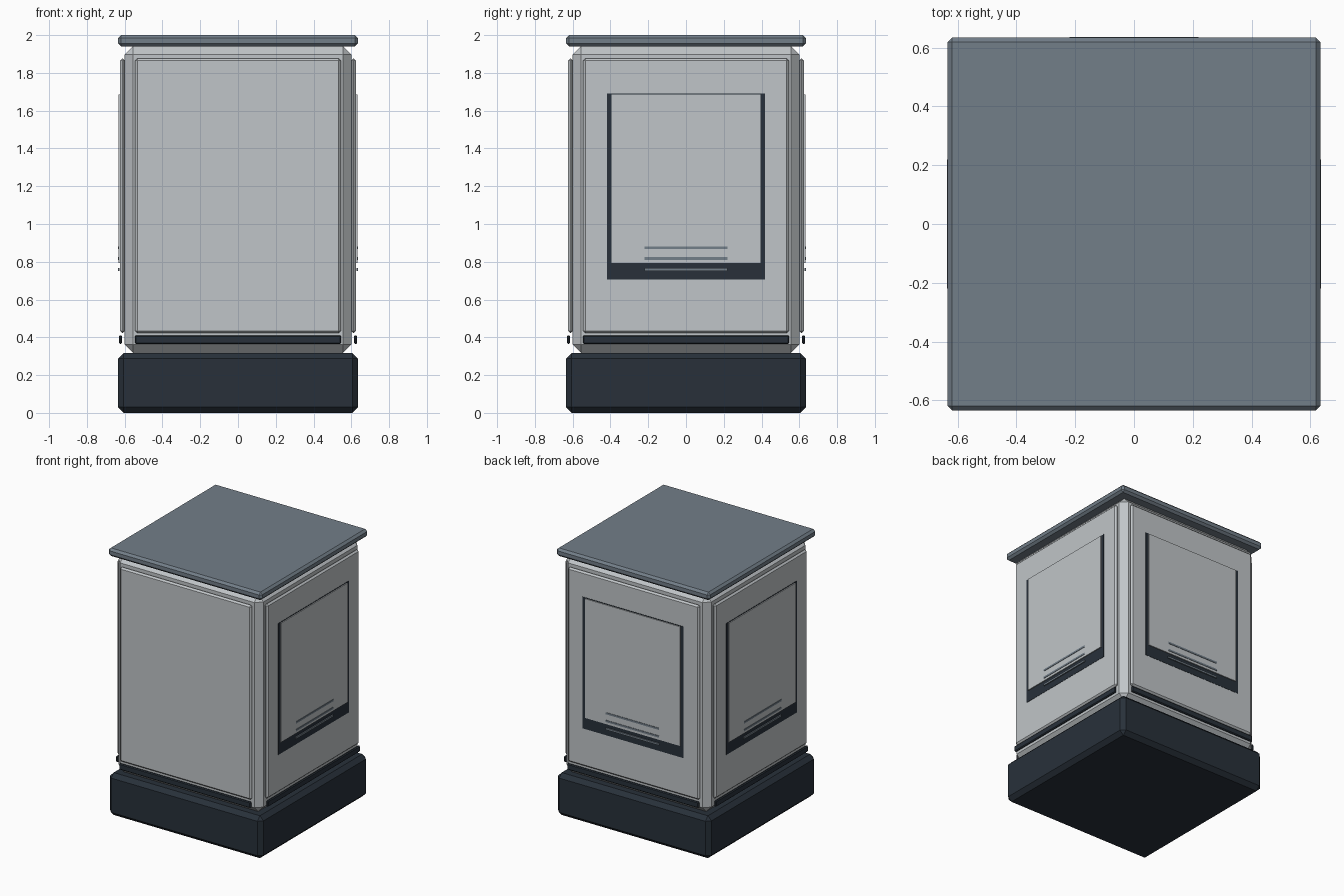
import bpy, bmesh
from math import pi
from mathutils import Matrix

if "Cube" in bpy.data.objects:
    bpy.data.objects.remove(bpy.data.objects["Cube"])


def material(name, rgb):
    m = bpy.data.materials.new(name)
    m.diffuse_color = (*rgb, 1)
    m.use_nodes = True
    m.node_tree.nodes["Principled BSDF"].inputs["Base Color"].default_value = m.diffuse_color
    return m


LIGHT = material("light_grey", (0.53, 0.56, 0.58))
SLATE = material("slate", (0.17, 0.21, 0.25))
DARK = material("dark", (0.021, 0.03, 0.042))


def box(name, x, y, z, mat, bevel=0.0, turn=0):
    """Chamfered box from (min, max) ranges, turned in quarter steps about z."""
    bm = bmesh.new()
    bmesh.ops.create_cube(bm, size=1)
    for v in bm.verts:
        v.co = [r[0] + (c + 0.5) * (r[1] - r[0]) for c, r in zip(v.co, (x, y, z))]
    if bevel:
        bmesh.ops.bevel(bm, geom=bm.edges[:], offset=bevel, segments=1,
                        profile=0.5, affect='EDGES')
    bm.transform(Matrix.Rotation(turn * pi / 2, 4, 'Z'))
    bmesh.ops.recalc_face_normals(bm, faces=bm.faces[:])
    me = bpy.data.meshes.new(name)
    bm.to_mesh(me)
    bm.free()
    me.materials.append(mat)
    ob = bpy.data.objects.new(name, me)
    bpy.context.collection.objects.link(ob)
    return ob


def sym(v):
    return (-v, v)


# Plinth, body and roof slab
box("base", sym(0.635), sym(0.635), (0, 0.317), DARK, 0.03)
box("body", sym(0.6), sym(0.6), (0.317, 1.942), LIGHT, 0.045)
box("roof", sym(0.635), sym(0.635), (1.94, 2.0), SLATE, 0.016)

# Sides, modelled facing -y and turned into place
for turn, side in enumerate(("front", "right", "back", "left")):
    box(side + "_panel", sym(0.545), (-0.624, -0.598), (0.422, 1.877),
        LIGHT, 0.012, turn)
    box(side + "_trim", sym(0.545), (-0.631, -0.614), (0.365, 0.411),
        DARK, 0.006, turn)
    if side == "front":
        continue
    # Display: dark backing, light sheet and three slats
    box(side + "_display_backing", sym(0.418), (-0.626, -0.61), (0.706, 1.69),
        DARK, 0, turn)
    box(side + "_display_sheet", sym(0.394), (-0.633, -0.625), (0.793, 1.685),
        LIGHT, 0, turn)
    for i in range(3):
        z = 0.759 + i * 0.058
        box(f"{side}_slat_{i + 1}", sym(0.22), (-0.636, -0.628),
            (z - 0.007, z + 0.007), SLATE, 0, turn)
